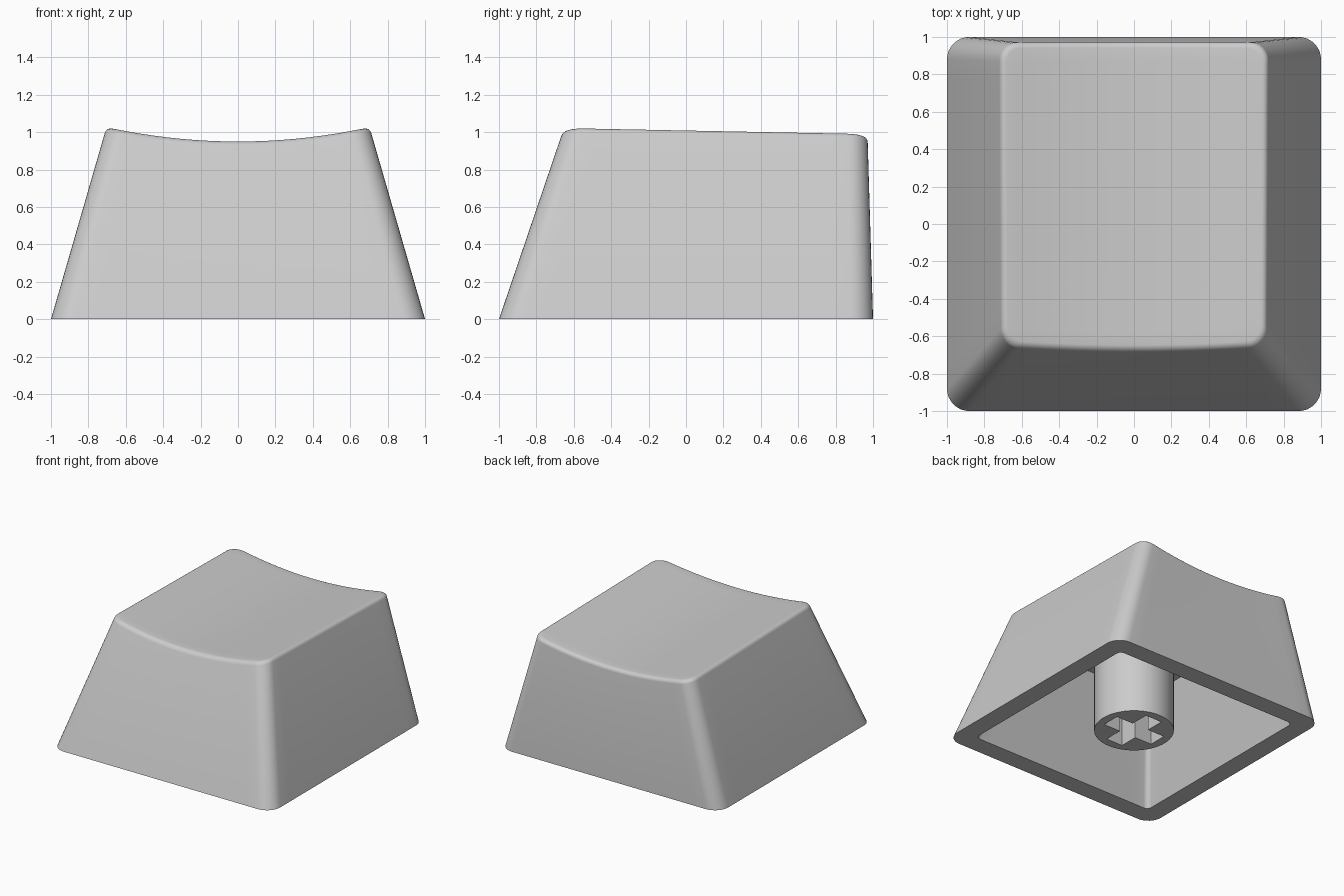
import bpy, bmesh
from math import sin, cos, pi

if "Cube" in bpy.data.objects:
    bpy.data.objects.remove(bpy.data.objects["Cube"])

CORNER, SIDE = 8, 16          # segments per corner arc and per straight side


def dish(x, y):
    """Height of the scooped, slightly tilted top."""
    return 0.95 - 0.021 * (y + 0.65) + 0.156 * x * x


def outline(hx, y0, y1, r):
    """Rounded rectangle, counter-clockwise, with subdivided sides."""
    centres = [(hx - r, y1 - r), (-hx + r, y1 - r), (-hx + r, y0 + r), (hx - r, y0 + r)]
    pts = []
    for q, (cx, cy) in enumerate(centres):
        arc = [(cx + r * cos((q + i / CORNER) * pi / 2),
                cy + r * sin((q + i / CORNER) * pi / 2)) for i in range(CORNER + 1)]
        nx, ny = centres[(q + 1) % 4]
        a = (q + 1) * pi / 2
        ex, ey = nx + r * cos(a), ny + r * sin(a)
        sx, sy = arc[-1]
        pts += arc
        pts += [(sx + (ex - sx) * t / SIDE, sy + (ey - sy) * t / SIDE) for t in range(1, SIDE)]
    return pts


def wall(z, inset=0.0):
    """Outer wall outline at height z."""
    return outline(1 - 0.289 * z - inset, -1 + 0.34 * z + inset,
                   1 - 0.03 * z - inset, 0.12 - 0.02 * z - inset * 0.6)


def top_ring(drop, inset):
    """Wall outline that follows the dished top, lowered by drop."""
    ring = []
    for i, (x, y) in enumerate(wall(1.0, inset)):
        for _ in range(3):
            z = dish(x, y)
            x, y = wall(z - drop, inset)[i]
        ring.append((x, y, dish(x, y) - drop))
    return ring


def flat(pts, z):
    return [(x, y, z) for x, y in pts]


# Shell: cavity ceiling -> cavity rim -> outer base -> filleted top edge -> dish
rings = [flat(outline(0.63, -0.58, 0.82, 0.04), 0.79),
         flat(outline(0.845, -0.845, 0.845, 0.04), 0),
         flat(wall(0), 0)]
F = 0.03
for k in range(6):
    a = k / 5 * pi / 2
    rings.append(top_ring(F * (1 - sin(a)), F * (1 - cos(a))))
edge, cy = rings[-1], 0.155
for k in range(1, 12):
    s = 1 - k / 12
    xy = [(x * s, cy + (y - cy) * s) for x, y, _ in edge]
    rings.append([(x, y, dish(x, y)) for x, y in xy])

bm = bmesh.new()
loops = [[bm.verts.new(p) for p in ring] for ring in rings]
n = len(loops[0])
for lo, hi in zip(loops, loops[1:]):
    for i in range(n):
        j = (i + 1) % n
        bm.faces.new((lo[i], lo[j], hi[j], hi[i]))
bm.faces.new(loops[0])
tip = bm.verts.new((0, cy, dish(0, cy)))
for i in range(n):
    bm.faces.new((loops[-1][i], loops[-1][(i + 1) % n], tip))
bmesh.ops.recalc_face_normals(bm, faces=bm.faces)
mesh = bpy.data.meshes.new("keycap_shell")
bm.to_mesh(mesh)
bm.free()
shell = bpy.data.objects.new("keycap_shell", mesh)
bpy.context.collection.objects.link(shell)

# Stem post under the ceiling
bpy.ops.mesh.primitive_cylinder_add(vertices=64, radius=0.3, depth=0.82, location=(0, 0, 0.41))
stem = bpy.context.object
stem.name = "stem"

# Cross-shaped socket in the stem
for name, size in (("socket_cutter_x", (0.46, 0.15, 1.0)), ("socket_cutter_y", (0.15, 0.46, 1.0))):
    bpy.ops.mesh.primitive_cube_add(size=1, location=(0, 0, 0))
    cutter = bpy.context.object
    cutter.name = name
    cutter.scale = size
    cutter.hide_render = True
    cutter.display_type = 'WIRE'
    mod = stem.modifiers.new(name, 'BOOLEAN')
    mod.operation = 'DIFFERENCE'
    mod.solver = 'EXACT'
    mod.object = cutter

# Smooth shading with crisp rims
for ob in (shell, stem):
    bpy.ops.object.select_all(action='DESELECT')
    ob.select_set(True)
    bpy.context.view_layer.objects.active = ob
    bpy.ops.object.shade_smooth_by_angle(angle=0.6)
